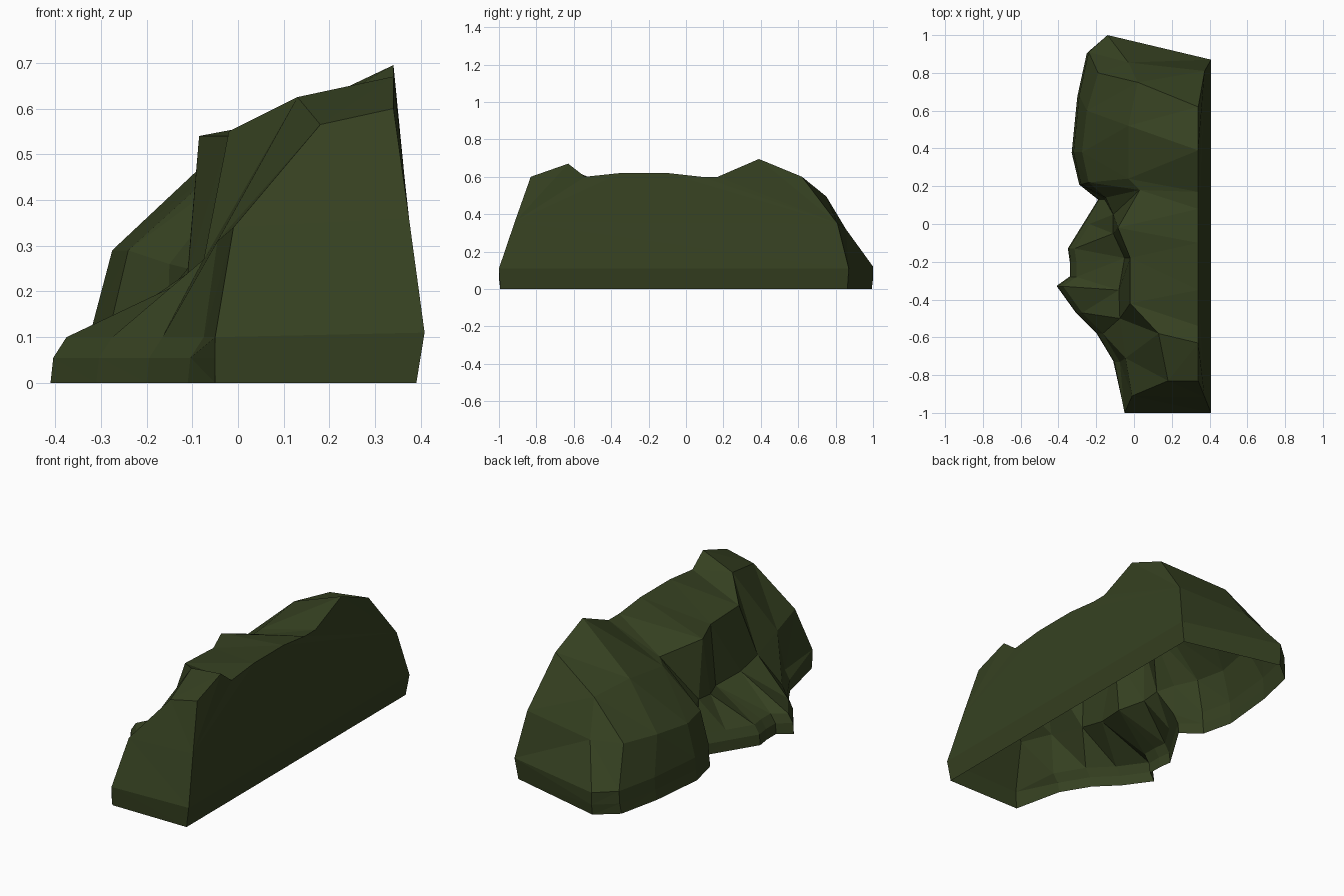
import bpy, bmesh

if "Cube" in bpy.data.objects:
    bpy.data.objects.remove(bpy.data.objects["Cube"])

# Contour rails running front to back, each point is (y, x, z)
outline = [(-1, -.05), (-.73, -.11), (-.58, -.20), (-.47, -.31), (-.33, -.41),
           (-.28, -.34), (-.20, -.34), (-.13, -.35), (0, -.27), (.13, -.19),
           (.21, -.29), (.38, -.33), (.68, -.30), (.91, -.25), (1, -.14)]
base = [(y * .993, x, 0) for y, x in outline]
hem = [(y, x + .006 * (abs(y) < .95), .055) for y, x in outline]
foot = [(y, x + (.035 if y < .15 else .01) * (abs(y) < .95), .1 if y < .15 else .12)
        for y, x in outline]
# foot of the cliff, then shoulder of the rear boulder
shoulder = [(-.91, -.01, .34), (-.71, -.045, .31), (-.50, -.075, .27), (-.35, -.08, .24),
            (-.18, -.05, .22), (-.05, -.11, .24), (.05, -.11, .25), (.14, -.15, .26),
            (.22, -.24, .29), (.38, -.275, .29), (.60, -.25, .31), (.80, -.19, .32),
            (.855, -.03, .32)]
# upper lip of the cliff and boulder
crest = [(-.83, .18, .565), (-.58, .13, .625), (-.42, -.02, .55), (-.18, -.02, .54),
         (-.02, -.085, .54), (.18, .03, .49), (.24, -.03, .48), (.52, -.03, .52),
         (.75, .02, .495)]
# top edge of the flat back wall
ridge = [(-.83, .34, .60), (-.63, .34, .67), (-.54, .34, .60), (-.35, .34, .62),
         (-.10, .34, .62), (.08, .34, .60), (.17, .34, .60), (.39, .34, .695),
         (.62, .34, .60)]
# wall bottom, with a bend near the rear corner
wall_mid = [(-.915, .374, .36), (.81, .374, .35)]
wall_foot = [(-1, .408, .11), (.87, .408, .11)]
wall_base = [(-.993, .39, 0), (.863, .39, 0)]

bm = bmesh.new()
rails = [[bm.verts.new((x, y, z)) for y, x, z in r]
         for r in (base, hem, foot, shoulder, crest, ridge, wall_mid, wall_foot, wall_base)]


def zip_rails(a, b):
    """Join two rails with triangles, stepping along whichever lags in y."""
    i = j = 0
    while i < len(a) - 1 or j < len(b) - 1:
        step_a = j == len(b) - 1 or (i < len(a) - 1 and
                                     a[i + 1].co.y + a[i].co.y <= b[j + 1].co.y + b[j].co.y)
        if step_a:
            bm.faces.new((a[i], b[j], a[i + 1]))
            i += 1
        else:
            bm.faces.new((a[i], b[j], b[j + 1]))
            j += 1


for a, b in zip(rails, rails[1:]):
    zip_rails(a, b)

# End faces; the underside stays open
for k in (0, -1):
    left, right = [r[k] for r in rails[:5]], [r[k] for r in rails[:4:-1]]
    # cross bands from the base up to the crest
    bm.faces.new((left[0], left[1], left[2], right[1], right[0]))
    bm.faces.new((left[2], left[3], right[2], right[1]))
    bm.faces.new((left[3], left[4], right[3], right[2]))
bmesh.ops.triangulate(bm, faces=[f for f in bm.faces if len(f.verts) > 3])
bmesh.ops.recalc_face_normals(bm, faces=bm.faces[:])

mesh = bpy.data.meshes.new("cliff_rock")
bm.to_mesh(mesh)
bm.free()
rock = bpy.data.objects.new("cliff_rock", mesh)
bpy.context.collection.objects.link(rock)

mat = bpy.data.materials.new("dark_moss_green")
mat.diffuse_color = (.036, .052, .015, 1)
mat.use_nodes = True
mat.node_tree.nodes["Principled BSDF"].inputs["Base Color"].default_value = mat.diffuse_color
mesh.materials.append(mat)
